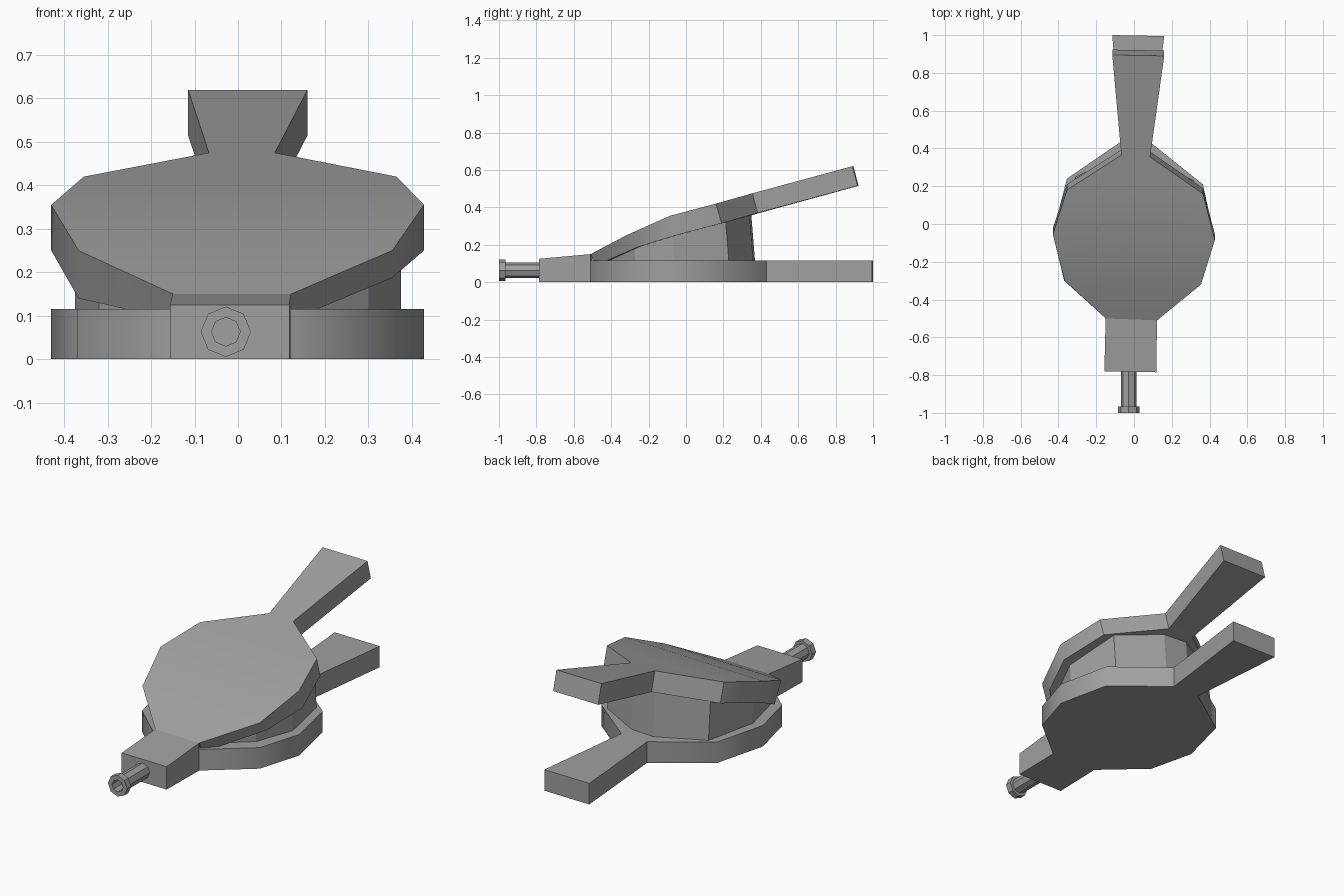
import bpy, bmesh, math

if "Cube" in bpy.data.objects:
    bpy.data.objects.remove(bpy.data.objects["Cube"])

grey = bpy.data.materials.new("plain_grey")
grey.diffuse_color = (0.35, 0.35, 0.35, 1)
grey.use_nodes = True
grey.node_tree.nodes["Principled BSDF"].inputs["Base Color"].default_value = grey.diffuse_color


def finish(name, bm, smooth=None):
    bmesh.ops.recalc_face_normals(bm, faces=bm.faces)
    me = bpy.data.meshes.new(name)
    bm.to_mesh(me)
    bm.free()
    ob = bpy.data.objects.new(name, me)
    bpy.context.collection.objects.link(ob)
    me.materials.append(grey)
    if smooth:
        bpy.ops.object.select_all(action='DESELECT')
        ob.select_set(True)
        bpy.context.view_layer.objects.active = ob
        bpy.ops.object.shade_smooth_by_angle(angle=math.radians(smooth))
    return ob


def loft(name, rings, smooth=None, cap=True):
    """Skin consecutive closed rings; cap the ends or join last to first."""
    bm = bmesh.new()
    vs = [[bm.verts.new(p) for p in r] for r in rings]
    n = len(vs[0])
    pairs = list(zip(vs, vs[1:])) + ([] if cap else [(vs[-1], vs[0])])
    for a, b in pairs:
        for i in range(n):
            j = (i + 1) % n
            bm.faces.new((a[i], a[j], b[j], b[i]))
    if cap:
        bm.faces.new(vs[0])
        bm.faces.new(vs[-1])
    return finish(name, bm, smooth)


# Lower board with handle: left and right outline points per station
stations = [(-0.15, -0.50, 0.122, -0.51), (-0.37, -0.30, 0.355, -0.32),
            (-0.43, -0.05, 0.428, -0.08), (-0.355, 0.24, 0.365, 0.21),
            (-0.07, 0.435, 0.09, 0.43), (-0.115, 1.0, 0.16, 0.995)]
outline = [s[:2] for s in stations] + [s[2:] for s in reversed(stations)]
loft("lower_board", [[(x, y, z) for x, y in outline] for z in (0, 0.115)], 50)

# Block that holds the pipe, sloping up to the upper board
loft("nozzle_block", [
    [(-0.157, -0.78, 0), (0.118, -0.785, 0), (0.118, -0.785, 0.125), (-0.157, -0.78, 0.125)],
    [(-0.15, -0.50, 0), (0.122, -0.51, 0), (0.122, -0.51, 0.15), (-0.15, -0.50, 0.15)]], 30)

# Upper board with handle: left xy, right xy, top z, bottom z left/right, bottom y shift
upper = [(-0.15, -0.50, 0.122, -0.51, 0.15, 0.09, 0.09, 0.03),
         (-0.367, -0.30, 0.355, -0.32, 0.25, 0.14, 0.187, 0.06),
         (-0.43, -0.055, 0.428, -0.085, 0.355, 0.25, 0.25, 0.03),
         (-0.355, 0.18, 0.365, 0.16, 0.42, 0.315, 0.315, 0.03),
         (-0.067, 0.365, 0.085, 0.355, 0.475, 0.37, 0.37, 0.028),
         (-0.115, 0.895, 0.16, 0.89, 0.62, 0.515, 0.515, 0.028)]
loft("upper_board", [[(lx, ly, zt), (rx, ry, zt), (rx, ry + dy, zr), (lx, ly + dy, zl)]
                     for lx, ly, rx, ry, zt, zl, zr, dy in upper], 35)

# Faceted air chamber between the boards: x, y, top z
chamber = [(-0.12, -0.44, 0.13), (-0.32, -0.27, 0.175), (-0.375, -0.04, 0.27),
           (-0.31, 0.25, 0.335), (-0.06, 0.37, 0.37), (0.08, 0.36, 0.37),
           (0.315, 0.23, 0.335), (0.375, -0.06, 0.27), (0.30, -0.27, 0.20), (0.10, -0.44, 0.13)]
loft("air_chamber", [[(x, y, 0.1) for x, y, z in chamber],
                     [(x, y - 0.08 * (z - 0.1), z) for x, y, z in chamber]])


# Octagonal pipe with a wider rim and an open bore
def octagon(r, y):
    return [(-0.028 + r * math.sin(k * math.pi / 4), y, 0.063 + r * math.cos(k * math.pi / 4))
            for k in range(8)]


loft("nozzle_pipe", [octagon(r, y) for r, y in
                     [(0.033, -0.785), (0.042, -0.77), (0.042, -0.965), (0.058, -0.965),
                      (0.058, -1.0), (0.033, -1.0)]], cap=False)
